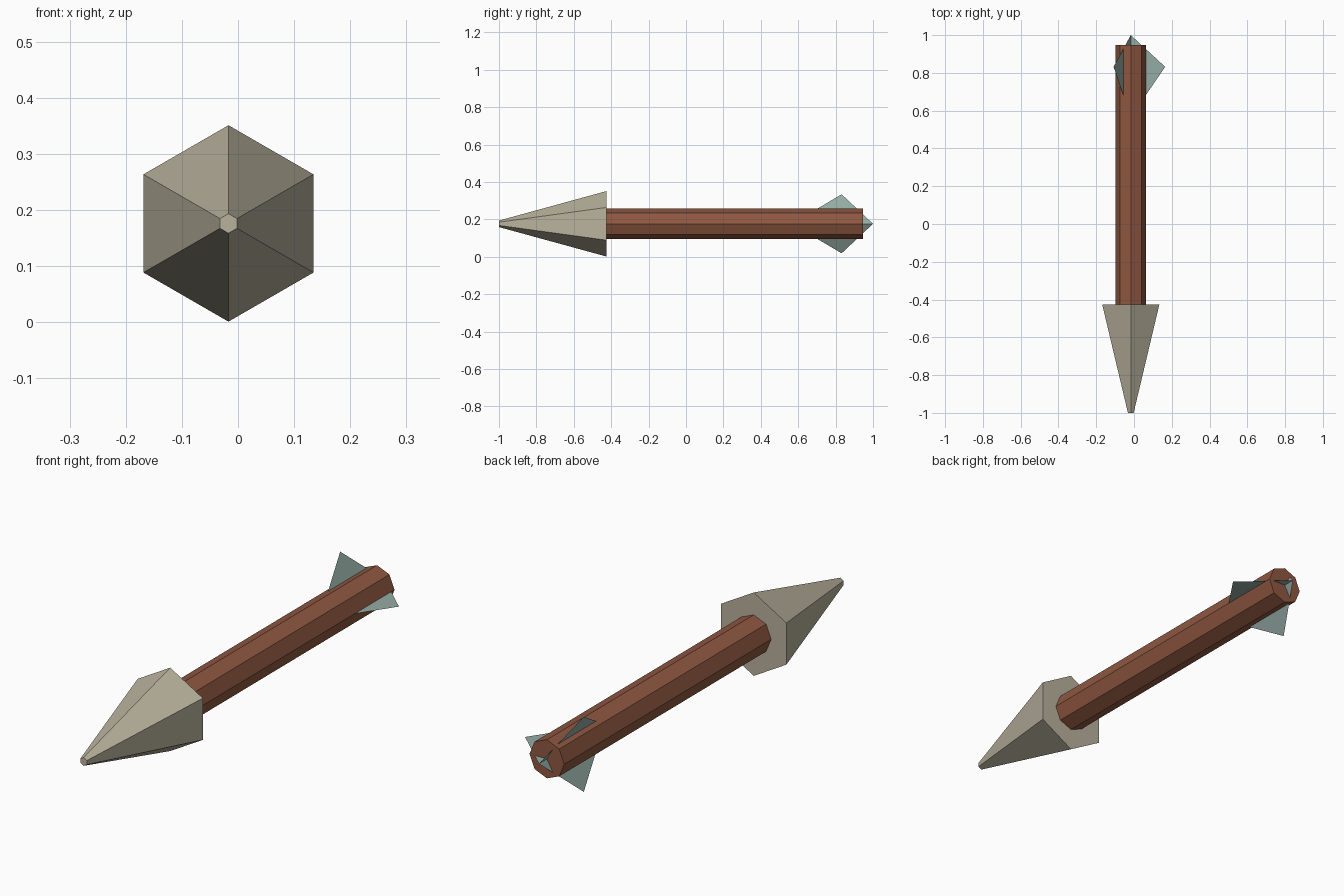
import bpy, math

# Start without the default cube
if "Cube" in bpy.data.objects:
    bpy.data.objects.remove(bpy.data.objects["Cube"], do_unlink=True)

AXIS_X, AXIS_Z = -0.017, 0.176


def material(name, rgb):
    mat = bpy.data.materials.new(name)
    mat.use_nodes = True
    mat.diffuse_color = (*rgb, 1)
    mat.node_tree.nodes["Principled BSDF"].inputs["Base Color"].default_value = (*rgb, 1)
    return mat


def add_object(name, verts, faces, mat):
    mesh = bpy.data.meshes.new(name)
    mesh.from_pydata(verts, [], faces)
    mesh.materials.append(mat)
    obj = bpy.data.objects.new(name, mesh)
    obj.location = (AXIS_X, 0, AXIS_Z)
    bpy.context.collection.objects.link(obj)
    return obj


def tapered_prism(name, sides, front, back, mat):
    """Capped prism along y; front and back are (y, radius), one corner points up."""
    verts = []
    for y, radius in (front, back):
        for i in range(sides):
            a = math.tau * i / sides
            verts.append((radius * math.sin(a), y, radius * math.cos(a)))
    faces = [tuple(reversed(range(sides))), tuple(range(sides, 2 * sides))]
    for i in range(sides):
        j = (i + 1) % sides
        faces.append((i, j, sides + j, sides + i))
    return add_object(name, verts, faces, mat)


stone = material("pale stone", (0.48, 0.44, 0.335))
wood = material("brown wood", (0.275, 0.097, 0.053))
feather = material("grey green feather", (0.30, 0.41, 0.375))

# Hexagonal arrowhead with a small blunt tip
tapered_prism("arrowhead", 6, (-1.0, 0.0175), (-0.425, 0.175), stone)

# Octagonal shaft
tapered_prism("shaft", 8, (-0.425, 0.081), (0.947, 0.081), wood)

# Three paper-thin triangular vanes meeting on the axis
verts, faces = [(0, 0.565, 0), (0, 1.0, 0)], []
for i in range(3):
    a = math.tau * i / 3
    verts.append((0.182 * math.cos(a), 0.832, 0.182 * math.sin(a)))
    faces.append((0, 1, i + 2))
add_object("fletching", verts, faces, feather)
